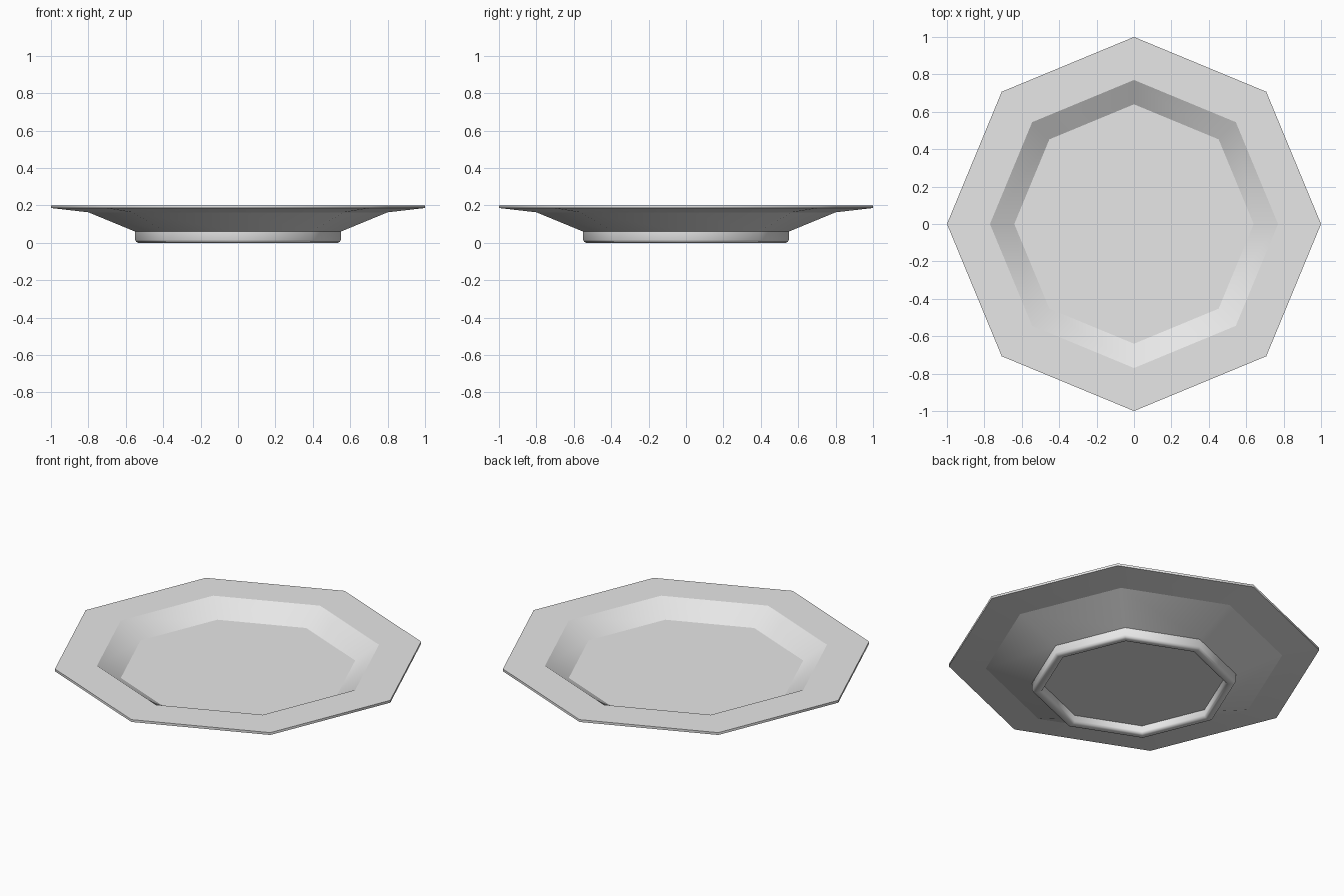
import bpy, bmesh
from math import cos, sin, pi

cube = bpy.data.objects.get("Cube")
if cube:
    bpy.data.objects.remove(cube, do_unlink=True)

SIDES = 8

glaze = bpy.data.materials.new("pale_grey_glaze")
glaze.use_nodes = True
glaze.diffuse_color = (0.8, 0.8, 0.8, 1)
glaze.node_tree.nodes["Principled BSDF"].inputs["Base Color"].default_value = (0.8, 0.8, 0.8, 1)


def lathe(name, profile):
    """Turn (radius, height, crisp) points into a capped eight-sided solid."""
    bm = bmesh.new()
    rings = []
    for r, z, crisp in profile:
        rings.append([bm.verts.new((r * cos(2 * pi * i / SIDES), r * sin(2 * pi * i / SIDES), z))
                      for i in range(SIDES)])
    for a, b in zip(rings, rings[1:]):
        for i in range(SIDES):
            j = (i + 1) % SIDES
            bm.faces.new((a[i], a[j], b[j], b[i]))
    bm.faces.new(rings[0])
    bm.faces.new(rings[-1])
    bmesh.ops.recalc_face_normals(bm, faces=bm.faces[:])
    for f in bm.faces:
        f.smooth = True
    # Crisp rings separate the flat lips from the softly rounded walls
    for ring, (r, z, crisp) in zip(rings, profile):
        for i in range(SIDES):
            bm.edges.get((ring[i], ring[(i + 1) % SIDES])).smooth = not crisp
    mesh = bpy.data.meshes.new(name)
    bm.to_mesh(mesh)
    bm.free()
    mesh.materials.append(glaze)
    obj = bpy.data.objects.new(name, mesh)
    bpy.context.collection.objects.link(obj)
    return obj


# Whole plate: well floor, well wall, rim, underside, foot ring, recessed base
lathe("plate", [
    (0.64, 0.117, True),
    (0.77, 0.2, True),
    (1.0, 0.2, True),
    (1.0, 0.186, True),
    (0.8, 0.163, True),
    (0.55, 0.06, True),
    (0.55, 0.016, False),
    (0.545, 0.005, False),
    (0.534, 0.0, False),
    (0.511, 0.0, False),
    (0.5, 0.005, False),
    (0.495, 0.016, False),
    (0.495, 0.05, True),
])
